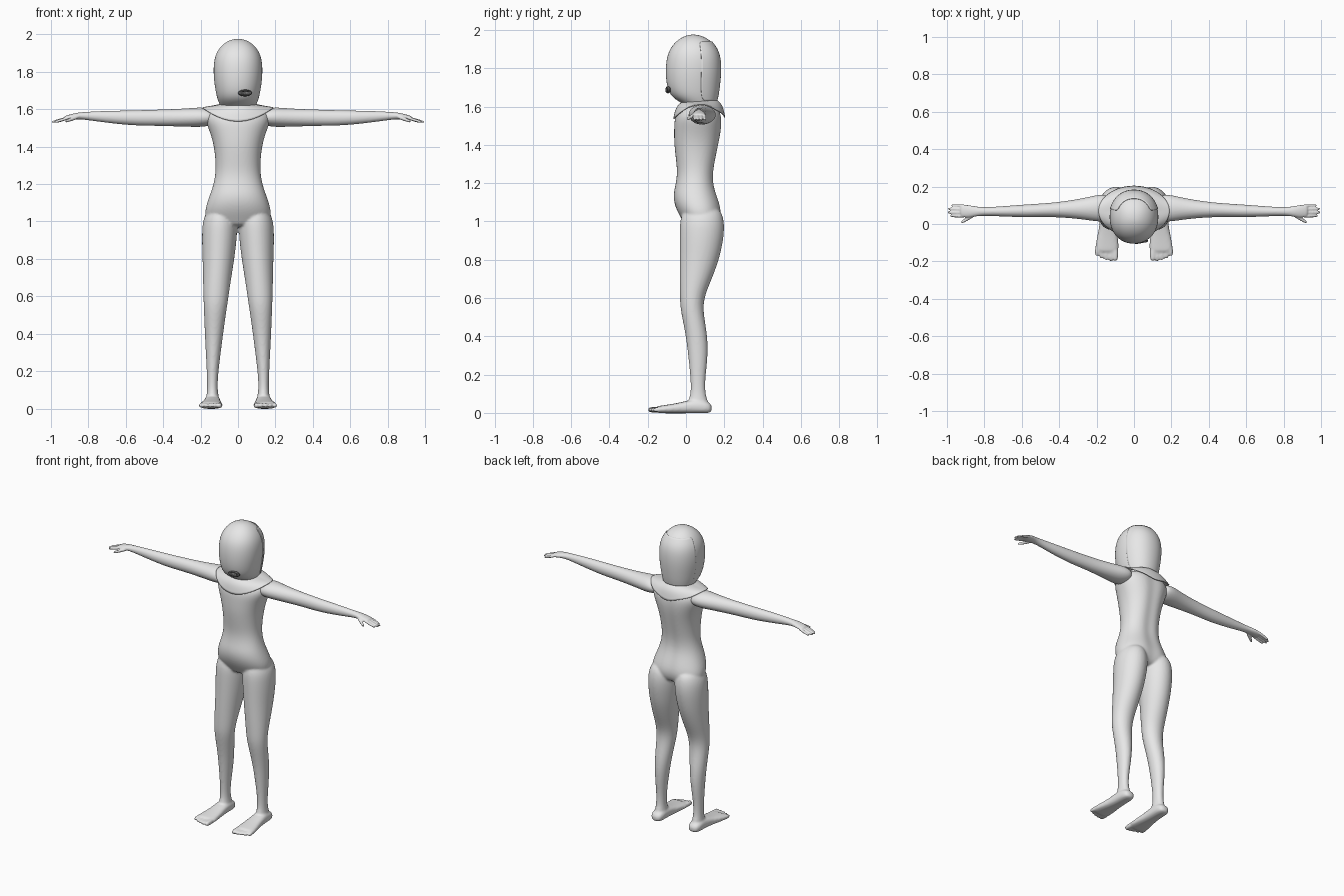
import bpy
import bmesh
import math

if "Cube" in bpy.data.objects:
    bpy.data.objects.remove(bpy.data.objects["Cube"], do_unlink=True)

SIDES = 24


def make_material(name, value):
    mat = bpy.data.materials.new(name)
    mat.use_nodes = True
    colour = (value, value, value, 1)
    mat.diffuse_color = colour
    mat.node_tree.nodes["Principled BSDF"].inputs["Base Color"].default_value = colour
    return mat


skin = make_material("pale grey skin", 0.8)
dark = make_material("dark grey lips", 0.12)


def loft(bm, axis, sections, side=1, power=2.0):
    """Closed tube through sections (position, min a, max a, min b, max b)."""
    rings = []
    for t, a0, a1, b0, b1 in sections:
        ring = []
        for i in range(SIDES):
            ang = math.tau * i / SIDES
            c, s = math.cos(ang), math.sin(ang)
            a = math.copysign(abs(c) ** (2 / power), c)
            b = math.copysign(abs(s) ** (2 / power), s)
            a = (a0 + a1) / 2 + a * (a1 - a0) / 2 * 1.01
            b = (b0 + b1) / 2 + b * (b1 - b0) / 2 * 1.01
            co = {"x": (t, a, b), "y": (a, t, b), "z": (a, b, t)}[axis]
            ring.append(bm.verts.new((co[0] * side, co[1], co[2])))
        rings.append(ring)
    for low, high in zip(rings, rings[1:]):
        for i in range(SIDES):
            j = (i + 1) % SIDES
            bm.faces.new((low[i], low[j], high[j], high[i]))
    bm.faces.new(rings[0])
    bm.faces.new(rings[-1])


def digit(bm, axis, start, end, radius, side):
    """Finger or toe tapering from start to end, given as (t, a, b)."""
    sections = []
    for f, k in ((0, .8), (.3, 1), (.6, .95), (.9, .85), (1, .45)):
        t, a, b = (p + (q - p) * f for p, q in zip(start, end))
        r = radius * k
        sections.append((t, a - r, a + r, b - r, b + r))
    loft(bm, axis, sections, side)


def finish(name, bm, voxel=None, thickness=None):
    """Turn the bmesh into a smooth object, fusing its pieces if a voxel is set."""
    bmesh.ops.recalc_face_normals(bm, faces=bm.faces)
    for face in bm.faces:
        face.smooth = True
    mesh = bpy.data.meshes.new(name)
    bm.to_mesh(mesh)
    bm.free()
    mesh.materials.append(skin)
    obj = bpy.data.objects.new(name, mesh)
    bpy.context.collection.objects.link(obj)
    sub = obj.modifiers.new("round", "SUBSURF")
    sub.levels = sub.render_levels = 2
    if thickness:
        obj.modifiers.new("shell", "SOLIDIFY").thickness = thickness
    if voxel:
        fuse = obj.modifiers.new("fuse", "REMESH")
        fuse.mode = "VOXEL"
        fuse.voxel_size = voxel
        fuse.use_smooth_shade = True
        relax = obj.modifiers.new("relax", "SMOOTH")
        relax.factor, relax.iterations = 0.5, 4
    return obj


# Body: torso, legs and feet fused into one skin
body = bmesh.new()
torso = [  # height, half width, front, back
    (.97, .12, .0, .15), (1.0, .17, -.015, .18), (1.05, .178, -.045, .19),
    (1.1, .165, -.063, .178), (1.15, .147, -.065, .16), (1.2, .13, -.052, .147),
    (1.26, .119, -.045, .147), (1.33, .12, -.053, .16), (1.41, .129, -.062, .177),
    (1.48, .15, -.062, .19), (1.54, .175, -.06, .192), (1.58, .165, -.04, .18),
    (1.61, .11, -.01, .16),
]
loft(body, "z", [(z, -w, w, f, b) for z, w, f, b in torso], power=2.2)
# spine groove
for v in body.verts:
    if v.co.y > .08:
        v.co.y -= .012 * math.exp(-(v.co.x / .03) ** 2)

leg = [  # height, inner, outer, front, back
    (1.08, .04, .15, .0, .17), (1.02, .004, .186, -.03, .197),
    (.95, .004, .192, -.033, .2), (.88, .01, .192, -.033, .19),
    (.8, .02, .189, -.033, .172), (.7, .036, .187, -.033, .135),
    (.62, .048, .185, -.032, .1), (.55, .058, .183, -.03, .088),
    (.47, .07, .18, -.014, .1), (.38, .082, .176, .003, .114),
    (.28, .095, .171, .014, .113), (.18, .107, .166, .024, .1),
    (.1, .11, .164, .026, .1), (.06, .102, .17, .01, .115), (.03, .1, .172, .0, .12),
]
foot = [  # depth, inner, outer, bottom, top
    (.136, .115, .158, .006, .04), (.115, .096, .178, -.002, .06),
    (.05, .095, .18, -.002, .075), (-.02, .092, .186, -.002, .056),
    (-.08, .085, .2, -.002, .045), (-.13, .082, .208, -.002, .038),
    (-.155, .086, .205, .0, .034),
]
for side in (-1, 1):
    loft(body, "z", leg, side)
    loft(body, "y", foot, side, 2.6)
    for i, tip in enumerate((.198, .2, .195, .185, .172)):
        x = .1 + .0245 * i
        radius = .0165 if i == 0 else .0125
        digit(body, "y", (-.125, x, .018), (-tip, x, .016), radius, side)
finish("body", body, voxel=.007)

# Arms with hands, thumbs and fingers
arm = [  # distance out, front, back, bottom, top
    (.12, .02, .15, 1.52, 1.59), (.18, .01, .16, 1.505, 1.612),
    (.25, .022, .142, 1.506, 1.606), (.35, .033, .124, 1.509, 1.6),
    (.45, .038, .112, 1.512, 1.597), (.55, .036, .106, 1.513, 1.594),
    (.65, .038, .099, 1.522, 1.592), (.74, .042, .092, 1.533, 1.59),
    (.81, .045, .089, 1.543, 1.586), (.85, .04, .094, 1.547, 1.583),
    (.885, .034, .102, 1.545, 1.576), (.915, .036, .103, 1.542, 1.567),
    (.93, .042, .098, 1.545, 1.562),
]
for side, name in ((-1, "right_arm"), (1, "left_arm")):
    limb = bmesh.new()
    loft(limb, "x", arm, side)
    for i, tip in enumerate((.985, .999, .996, .978)):
        y = .042 + .0185 * i
        digit(limb, "x", (.9, y, 1.556), (tip, y + .002, 1.53), .0085, side)
    digit(limb, "x", (.85, .05, 1.56), (.925, .008, 1.535), .0105, side)
    finish(name, limb, voxel=.0045)

# Head, egg shaped and narrowing to the neck
head_sections = [
    (1.57, .085, .01, .14), (1.605, .088, .0, .148), (1.63, .1, -.045, .16),
    (1.66, .112, -.083, .167), (1.71, .122, -.101, .174), (1.78, .131, -.107, .181),
    (1.85, .13, -.102, .179), (1.9, .117, -.085, .164), (1.94, .09, -.053, .133),
    (1.965, .055, -.016, .095), (1.976, .02, .02, .055),
]
head = bmesh.new()
loft(head, "z", [(z, -w, w, f, b) for z, w, f, b in head_sections], power=2.15)
finish("head", head)

# Thin hood over the back of the head
hood = bmesh.new()
loft(hood, "z", [(z, -w - .002, w + .002, f, b + .004)
                 for z, w, f, b in head_sections[2:9]], power=2.15)
spare = [f for f in hood.faces
         if f.calc_center_median().y < .07 or len(f.verts) > 4]
bmesh.ops.delete(hood, geom=spare, context="FACES")
finish("hood", hood, thickness=.003)

# Collar draped from the neck over the shoulders, with an uneven hem
collar = bmesh.new()
rows = []
for rx, ry, top, drop in ((.088, .085, 1.628, .0), (.125, .108, 1.62, .008),
                          (.162, .126, 1.615, .03), (.19, .136, 1.61, .075)):
    row = []
    for i in range(SIDES * 2):
        ang = math.pi * i / SIDES
        c, s = math.cos(ang), math.sin(ang)
        z = top - drop * s * s + .012 * max(s, 0)
        if drop > .05:
            z += .004 * math.sin(ang * 7) * max(s, 0)
        row.append(collar.verts.new((rx * c, .069 + ry * s, z)))
    rows.append(row)
for inner, outer in zip(rows, rows[1:]):
    for i in range(len(inner)):
        j = (i + 1) % len(inner)
        collar.faces.new((inner[i], outer[i], outer[j], inner[j]))
finish("collar", collar, thickness=.005)

# Small mouth set to one side, with a row of teeth
MOUTH = (.038, -.094, 1.687)
bpy.ops.mesh.primitive_torus_add(
    major_segments=32, minor_segments=10, major_radius=.014, minor_radius=.006,
    location=MOUTH, rotation=(math.pi / 2, 0, math.radians(10)))
lips = bpy.context.object
lips.name = "lips"
lips.scale = (1.9, .9, 1.5)
lips.data.materials.append(dark)
bpy.ops.object.shade_smooth_by_angle()
for i in range(-2, 3):
    bpy.ops.mesh.primitive_cube_add(
        size=.009, location=(MOUTH[0] + i * .0105, MOUTH[1] - .002 + i * .0018, MOUTH[2]))
    tooth = bpy.context.object
    tooth.name = "tooth"
    tooth.scale = (1, 1.1, 1.6)
    tooth.data.materials.append(skin)
    tooth.modifiers.new("soften", "BEVEL").width = .002
